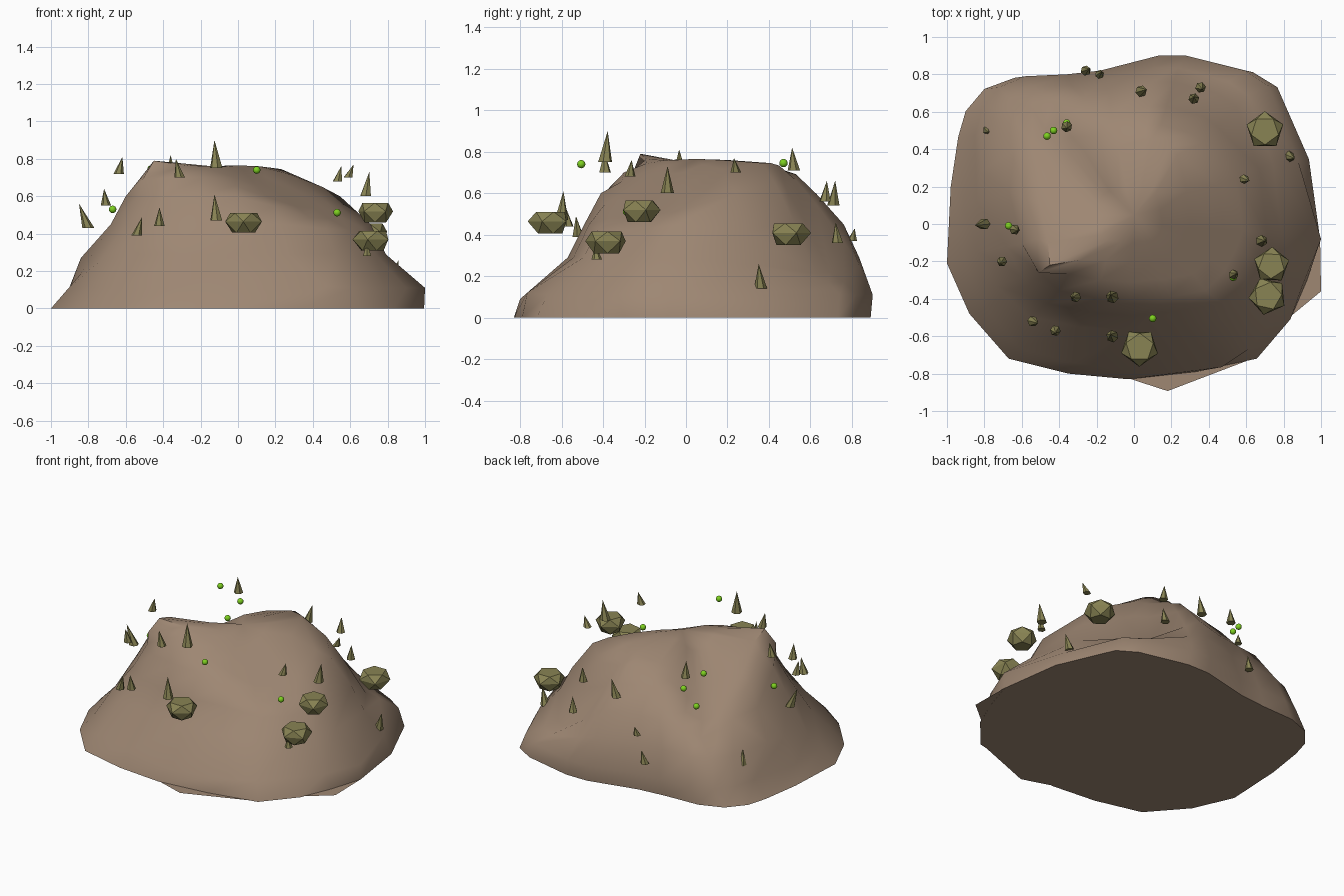
import bpy, bmesh, math, random
from mathutils import Vector

if "Cube" in bpy.data.objects:
    bpy.data.objects.remove(bpy.data.objects["Cube"])

random.seed(4)


def material(name, rgb):
    m = bpy.data.materials.new(name)
    m.diffuse_color = (*rgb, 1)
    m.use_nodes = True
    m.node_tree.nodes["Principled BSDF"].inputs["Base Color"].default_value = m.diffuse_color
    return m


EARTH = material("brown_earth", (0.342, 0.242, 0.171))
OLIVE = material("olive", (0.25, 0.23, 0.088))
GREEN = material("bright_green", (0.21, 0.64, 0.015))


def make_object(name, bm, mat, smooth=None):
    bmesh.ops.recalc_face_normals(bm, faces=bm.faces[:])
    me = bpy.data.meshes.new(name)
    bm.to_mesh(me)
    bm.free()
    me.materials.append(mat)
    ob = bpy.data.objects.new(name, me)
    bpy.context.collection.objects.link(ob)
    if smooth:
        bpy.context.view_layer.objects.active = ob
        ob.select_set(True)
        bpy.ops.object.shade_smooth_by_angle(angle=math.radians(smooth))
        ob.select_set(False)
    return ob


def loft(bm, rings):
    for a, b in zip(rings, rings[1:]):
        for i in range(len(a)):
            j = (i + 1) % len(a)
            bm.faces.new((a[i], a[j], b[j], b[i]))


def profile(points, u):
    for (u0, v0), (u1, v1) in zip(points, points[1:]):
        if u <= u1:
            return v0 + (v1 - v0) * (u - u0) / (u1 - u0)
    return points[-1][1]


# Diagonal slope profiles that wear down the back left and front right
BACK_LEFT = [(-1.01, 0), (-.8, .27), (-.52, .704), (-.11, .667), (.12, .755), (.37, .755),
             (.55, .6), (.69, .43), (.83, .23), (1.02, .04)]
FRONT_RIGHT = [(-1.04, -.1), (-.89, .13), (-.68, .47), (-.59, .566), (-.37, .605),
               (.17, .66), (.53, .64), (.7, .47), (.81, .25), (.965, .06)]


def worn_height(x, y, z):
    a = (profile(BACK_LEFT, .82 * x + .57 * y) - .44 * (.82 * y - .57 * x)) / .84
    b = (profile(FRONT_RIGHT, -.82 * x - .57 * y) - .44 * (.57 * x - .82 * y)) / .84
    return max(min(z, a, b), .17)


# Mound: footprint outline scaled separately to each side at every height
outline = [(1, -.08), (.94, .35), (.77, .74), (.64, .82), (.3, .9), (.14, .9),
           (-.2, .82), (-.4, .8), (-.64, .79), (-.8, .73), (-.9, .61), (-.94, .47),
           (-.98, .2), (-1, -.21), (-.88, -.48), (-.67, -.72), (-.35, -.8),
           (-.03, -.83), (.33, -.79), (.66, -.72), (.84, -.51), (.93, -.3)]
# height, then reach to the left, right, front and back
levels = [(0, 1, .995, .83, .89), (.11, .905, .93, .77, .9), (.29, .84, .79, .57, .835),
          (.45, .68, .71, .49, .76), (.6, .6, .58, .41, .63), (.7, .52, .48, .31, .53),
          (.745, .42, .3, .2, .45), (.76, .2, .15, .1, .2)]
bm = bmesh.new()
rings = []
for z, left, right, front, back in levels:
    rings.append([bm.verts.new((x * (right if x > 0 else left),
                                y * (back / .9 if y > 0 else front / .83), z))
                  for x, y in outline])
for ring in rings[2:]:
    for v in ring:
        v.co.z = worn_height(*v.co)
# Steep toes: ring, index, position
for r, i, p in [(1, 0, (1, -.08, .11)), (1, 21, (.9, -.33, .11)),
                (1, 17, (.05, -.8, .09)), (1, 18, (.47, -.765, .12)),
                (1, 12, (-.91, .1, .09)), (2, 12, (-.84, .12, .27)), (2, 11, (-.82, .28, .29)),
                # raised shoulder at the front left
                (6, 14, (-.45, -.22, .79)), (5, 14, (-.51, -.26, .69)),
                (6, 13, (-.46, -.1, .75)), (6, 15, (-.28, -.19, .765))]:
    rings[r][i].co = p
loft(bm, rings)
bm.faces.new(rings[0])
centre = bm.verts.new((0, .05, .765))
for i in range(len(outline)):
    bm.faces.new((rings[-1][i - 1], rings[-1][i], centre))
make_object("mound", bm, EARTH, 45)

# Flat ground lips at the front and right
for name, pts in (("front_lip", ((-.03, -.825), (.18, -.893), (.66, -.71))),
                  ("right_lip", ((.83, -.5), (1, -.36), (.995, -.08)))):
    bm = bmesh.new()
    bm.faces.new([bm.verts.new((x, y, .001)) for x, y in pts])
    make_object(name, bm, EARTH)


# Flat-topped faceted boulders
def boulder(n, centre, r, turn):
    bm = bmesh.new()
    rs = []
    for scale, h, off in ((.64, -.055, 0), (1.03, .004, .5), (.76, .05, 0)):
        rs.append([bm.verts.new(Vector(centre) + Vector((
            r * scale * math.cos(turn + (i + off) * math.tau / 5),
            r * scale * math.sin(turn + (i + off) * math.tau / 5), h))) for i in range(5)])
    low, mid, top = rs
    for i in range(5):
        q = (i + 1) % 5
        for ends in (low, top):
            bm.faces.new((ends[i], mid[i], mid[i - 1]))
            bm.faces.new((ends[i], ends[q], mid[i]))
    bm.faces.new(low)
    bm.faces.new(top)
    make_object(f"boulder_{n}", bm, OLIVE)


for n, (c, r, t) in enumerate([((.03, -.66, .46), .1, .3), ((.735, -.22, .515), .095, .9),
                               ((.715, -.385, .365), .1, .1), ((.7, .5, .405), .1, .95)]):
    boulder(n + 1, c, r, t)

# Grass spikes: x, y, bottom z, top z, sideways lean of the tip
spikes = [(-.82, 0, .43, .56, -.05), (-.71, -.2, .55, .64, -.01), (-.63, -.03, .72, .81, .02),
          (-.53, -.52, .39, .49, .03), (-.42, -.57, .44, .54, 0), (-.32, -.39, .7, .8, -.02),
          (-.12, -.39, .75, .9, -.01), (-.12, -.6, .47, .61, -.01), (.54, -.27, .68, .76, .02),
          (.6, .24, .7, .77, .03), (.69, -.09, .6, .73, .02), (.69, -.43, .28, .35, 0),
          (.84, .36, .14, .26, .03), (-.78, .5, .21, .31, 0), (-.36, .52, .71, .82, 0),
          (-.18, .8, .37, .43, .01), (-.25, .82, .2, .29, .02), (.05, .71, .54, .66, .03),
          (.32, .67, .56, .66, 0), (.36, .73, .36, .46, .01)]
for n, (x, y, z0, z1, lean) in enumerate(spikes):
    bm = bmesh.new()
    r = .018 + .11 * (z1 - z0)
    tip = bm.verts.new((x + lean * .6, y + random.uniform(-.015, .015), z1))
    base = [bm.verts.new((x - lean * .4 + r * math.cos(i * math.tau / 6 + n),
                          y + r * math.sin(i * math.tau / 6 + n), z0)) for i in range(6)]
    bm.faces.new(base)
    for i in range(6):
        bm.faces.new((base[i - 1], base[i], tip))
    make_object(f"grass_spike_{n + 1}", bm, OLIVE)

# Small round buds
buds = [(-.67, -.01, .53), (.1, -.505, .74), (.53, -.285, .512),
        (-.36, .54, .64), (-.43, .5, .52), (-.465, .47, .745)]
for n, p in enumerate(buds):
    bm = bmesh.new()
    bmesh.ops.create_uvsphere(bm, u_segments=12, v_segments=8, radius=.02)
    bmesh.ops.translate(bm, verts=bm.verts[:], vec=p)
    make_object(f"bud_{n + 1}", bm, GREEN, 60)
